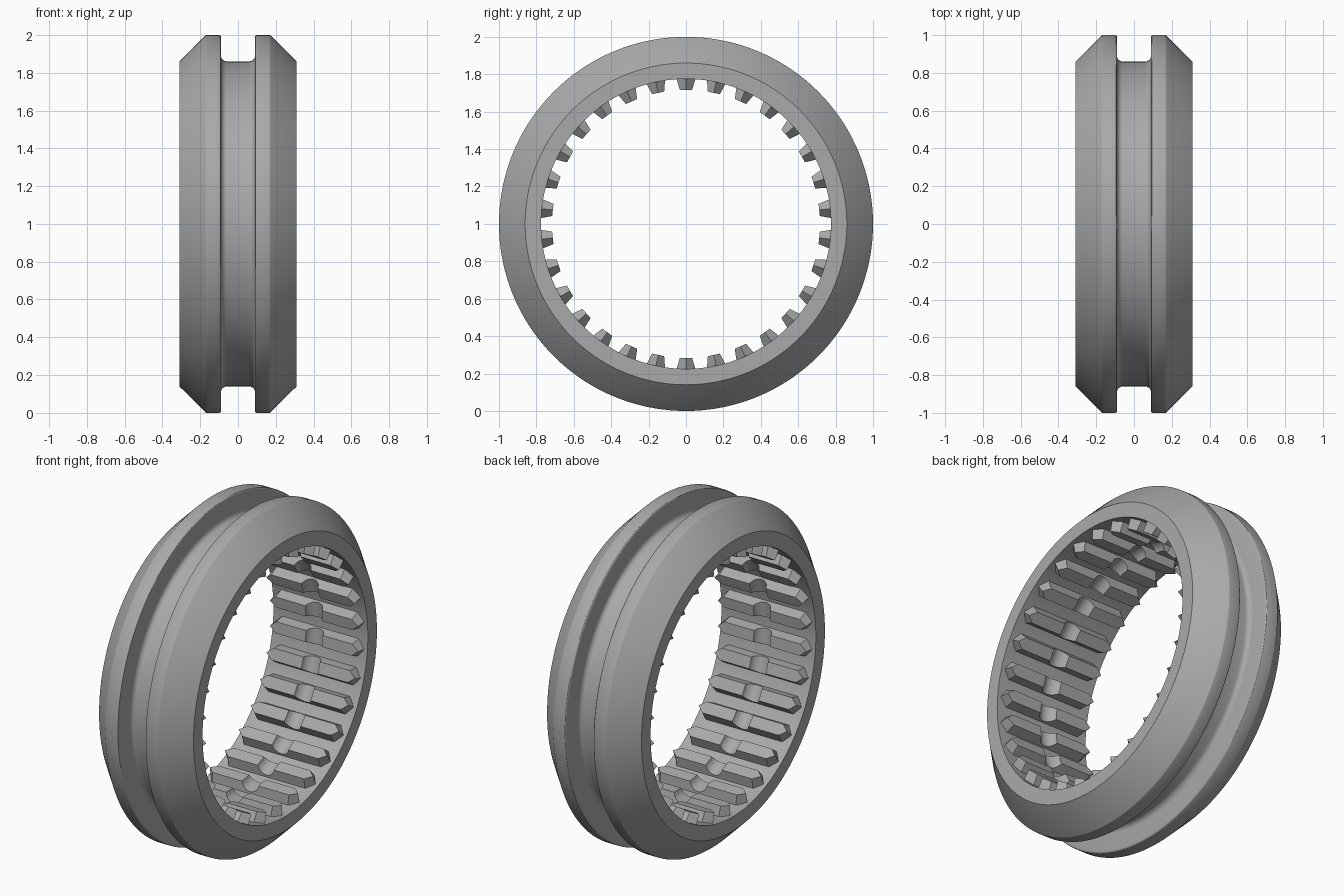
import bpy, bmesh
from math import sin, cos, pi, radians, sqrt
from mathutils import Matrix, Vector

cube = bpy.data.objects.get("Cube")
if cube:
    bpy.data.objects.remove(cube, do_unlink=True)

STEEL = (0.40, 0.40, 0.40, 1)
steel = bpy.data.materials.new("grey steel")
steel.use_nodes = True
steel.diffuse_color = STEEL
steel.node_tree.nodes["Principled BSDF"].inputs["Base Color"].default_value = STEEL

OUTER, SHOULDER, BORE = 1.0, 0.86, 0.775
HALF_WIDTH = 0.31
TEETH = 30


def finish(bm, name):
    bmesh.ops.recalc_face_normals(bm, faces=bm.faces)
    mesh = bpy.data.meshes.new(name)
    bm.to_mesh(mesh)
    bm.free()
    mesh.materials.append(steel)
    obj = bpy.data.objects.new(name, mesh)
    bpy.context.collection.objects.link(obj)
    obj.location.z = OUTER
    bpy.ops.object.select_all(action="DESELECT")
    obj.select_set(True)
    bpy.context.view_layer.objects.active = obj
    bpy.ops.object.shade_smooth_by_angle(angle=radians(30))
    return obj


def arc(cx, cr, radius, start, end, steps=5):
    angles = [radians(start + (end - start) * i / steps) for i in range(steps + 1)]
    return [(cx + radius * cos(a), cr + radius * sin(a)) for a in angles]


# Sleeve ring: half profile (axial, radial), mirrored and spun about x
fillet, edge = 0.03, 0.01
half = arc(0.09 - fillet, SHOULDER + fillet, fillet, -90, 0)
half += arc(0.09 + edge, OUTER - edge, edge, 180, 90, 3)
half += arc(0.165, OUTER - edge, edge, 90, 45, 2)
half += [(HALF_WIDTH, SHOULDER), (HALF_WIDTH, BORE)]
profile = half + [(-x, r) for x, r in reversed(half)]

bm = bmesh.new()
verts = [bm.verts.new((x, 0, r)) for x, r in profile]
edges = [bm.edges.new((v, verts[(i + 1) % len(verts)])) for i, v in enumerate(verts)]
bmesh.ops.spin(bm, geom=verts + edges, cent=(0, 0, 0), axis=(1, 0, 0),
               angle=2 * pi, steps=144, use_merge=True)
bmesh.ops.remove_doubles(bm, verts=bm.verts, dist=1e-5)
finish(bm, "sleeve_ring")

# Internal spline teeth: pointed ends and a round detent notch at the middle
ROOT, TIP = 0.785, 0.716
NOTCH_R, NOTCH_DEPTH = 0.055, 0.045
notch_half = sqrt(NOTCH_R ** 2 - (NOTCH_R - NOTCH_DEPTH) ** 2)


def half_width(r):
    return 0.033 + 0.02 * (r - TIP) / (ROOT - TIP)


sections = [(-0.29, TIP, 0), (-0.25, TIP, 1)]
for i in range(13):
    x = -notch_half * cos(pi * i / 12)
    depth = sqrt(NOTCH_R ** 2 - x * x) - (NOTCH_R - NOTCH_DEPTH)
    sections.append((x, TIP + max(depth, 0), 1))
sections += [(0.25, TIP, 1), (0.29, TIP, 0)]

bm = bmesh.new()
for t in range(TEETH):
    turn = Matrix.Rotation(2 * pi * t / TEETH, 3, "X")
    rings = []
    for x, tip, wide in sections:
        corners = [(half_width(ROOT), ROOT), (half_width(tip), tip)]
        if wide:
            outline = corners + [(-w, r) for w, r in reversed(corners)]
            rings.append([bm.verts.new(turn @ Vector((x, w, r))) for w, r in outline])
        else:
            root, top = [bm.verts.new(turn @ Vector((x, 0, r))) for w, r in corners]
            rings.append([root, top, top, root])
    for a, b in zip(rings, rings[1:]):
        for i in range(4):
            j = (i + 1) % 4
            loop = list(dict.fromkeys((a[i], a[j], b[j], b[i])))
            if len(loop) > 2:
                bm.faces.new(loop)
finish(bm, "spline_teeth")
